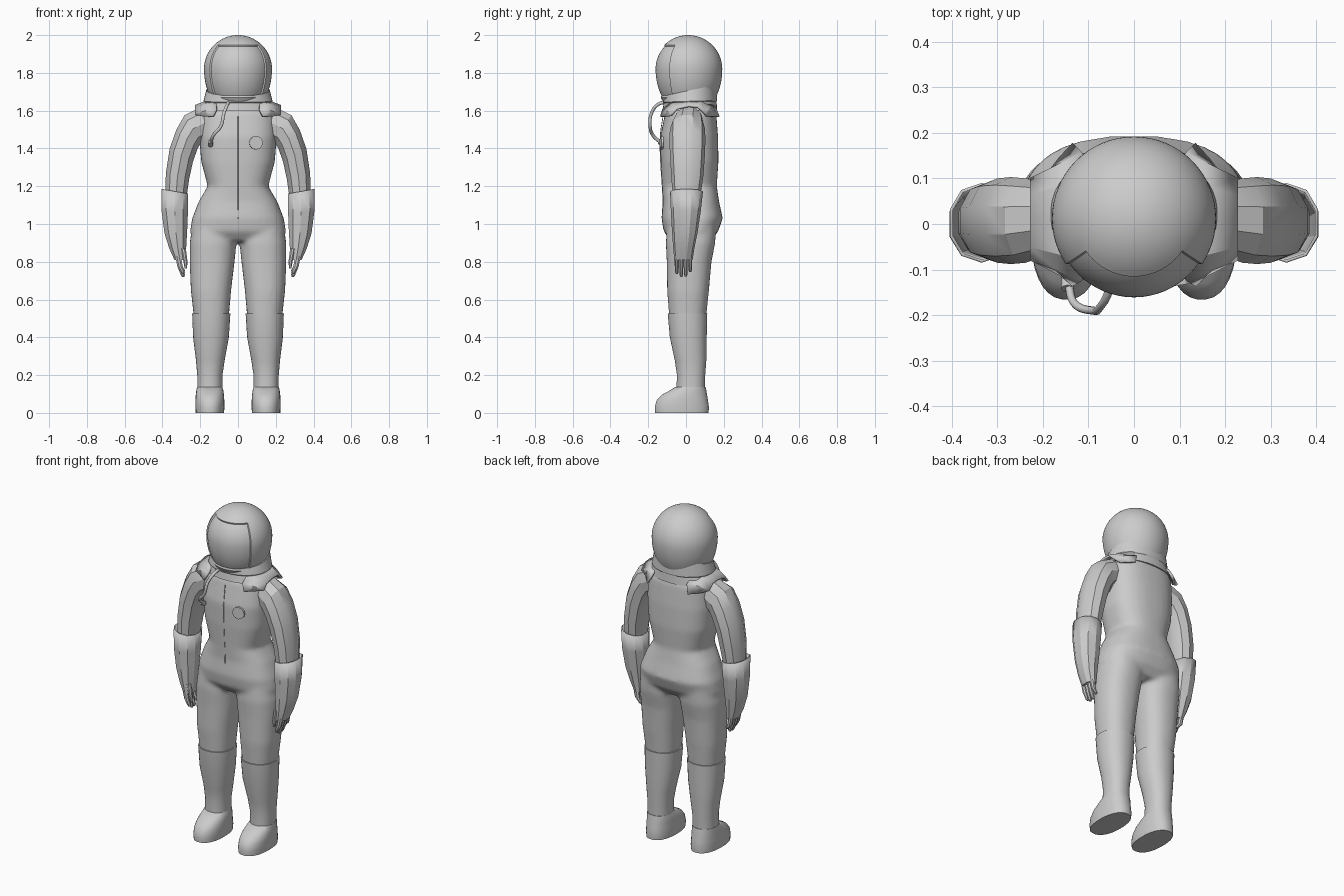
import bpy, bmesh, math
from mathutils import Vector

if "Cube" in bpy.data.objects:
    bpy.data.objects.remove(bpy.data.objects["Cube"])


def sgnpow(v, p):
    return math.copysign(abs(v) ** p, v)


def loft(bm, rings, n=32, power=2.3, cap_top=True, cap_end=True, flip=1):
    """Skin rings (x0, z0, x1, z1, y0, y1, [y slope]) of superellipse outline."""
    loops = []
    for r in rings:
        x0, z0, x1, z1, y0, y1 = r[:6]
        slope = r[6] if len(r) > 6 else 0
        loop = []
        for i in range(n):
            a = 2 * math.pi * (i + 0.5) / n
            u, v = sgnpow(math.cos(a), 2 / power), sgnpow(math.sin(a), 2 / power)
            y = (y0 + y1) / 2 + v * (y1 - y0) / 2
            x = (x0 + x1) / 2 + u * (x1 - x0) / 2
            z = (z0 + z1) / 2 + u * (z1 - z0) / 2 + slope * v * (y1 - y0) / 2
            loop.append(bm.verts.new((flip * x, y, z)))
        loops.append(loop)
    for a, b in zip(loops, loops[1:]):
        for i in range(n):
            j = (i + 1) % n
            bm.faces.new((a[i], a[j], b[j], b[i]))
    if cap_top:
        bm.faces.new(loops[0])
    if cap_end:
        bm.faces.new(loops[-1])


def level(rows):
    """Horizontal rings from (z, x0, x1, y0, y1)."""
    return [(x0, z, x1, z, y0, y1) for z, x0, x1, y0, y1 in rows]


def finish(bm, name, angle=35, mirror=False, thick=0):
    bmesh.ops.recalc_face_normals(bm, faces=bm.faces)
    me = bpy.data.meshes.new(name)
    bm.to_mesh(me)
    bm.free()
    ob = bpy.data.objects.new(name, me)
    bpy.context.collection.objects.link(ob)
    bpy.ops.object.select_all(action='DESELECT')
    ob.select_set(True)
    bpy.context.view_layer.objects.active = ob
    bpy.ops.object.shade_smooth_by_angle(angle=math.radians(angle))
    if thick:
        ob.modifiers.new("thickness", 'SOLIDIFY').thickness = thick
    if mirror:
        ob.modifiers.new("mirror", 'MIRROR')
    return ob


def tube(name, pts, radius):
    cu = bpy.data.curves.new(name, 'CURVE')
    cu.dimensions = '3D'
    cu.bevel_depth = radius
    cu.bevel_resolution = 2
    cu.use_fill_caps = True
    sp = cu.splines.new('BEZIER')
    sp.bezier_points.add(len(pts) - 1)
    for p, co in zip(sp.bezier_points, pts):
        p.co = co
        p.handle_left_type = p.handle_right_type = 'AUTO'
    ob = bpy.data.objects.new(name, cu)
    bpy.context.collection.objects.link(ob)
    return ob


# suit body: torso and both thighs fused into one smooth skin
torso = [(1.64, .15, -.08, .14), (1.59, .20, -.11, .16), (1.46, .205, -.137, .170),
         (1.33, .195, -.135, .172), (1.20, .160, -.127, .163), (1.12, .208, -.122, .175),
         (1.03, .243, -.130, .195), (.96, .254, -.118, .170), (.91, .225, -.08, .13)]
bm = bmesh.new()
loft(bm, level([(z, -w, w, a, b) for z, w, a, b in torso]), 40, 2.5)
leg = level([(1.00, .02, .24, -.10, .16), (.90, .008, .256, -.107, .155),
             (.80, .018, .256, -.102, .135), (.65, .036, .25, -.10, .122),
             (.49, .05, .232, -.088, .105)])
for s in (1, -1):
    loft(bm, leg, flip=s)
body = finish(bm, "suit_body")
rm = body.modifiers.new("fuse", 'REMESH')
rm.mode = 'VOXEL'
rm.voxel_size = 0.012
rm.use_smooth_shade = True
sm = body.modifiers.new("soften", 'SMOOTH')
sm.iterations = 8

# boot shafts
bm = bmesh.new()
loft(bm, level([(.525, .040, .243, -.097, .113), (.40, .048, .238, -.086, .110),
                (.28, .070, .223, -.060, .108), (.20, .082, .216, -.048, .102),
                (.10, .082, .216, -.052, .100)]), power=2.2)
finish(bm, "boot_shaft", mirror=True)

# boot feet
bm = bmesh.new()
loft(bm, level([(.138, .083, .217, -.056, .104), (.118, .077, .221, -.088, .108),
                (.095, .074, .224, -.130, .112), (.065, .072, .226, -.157, .117),
                (.03, .071, .226, -.166, .122), (0, .074, .224, -.164, .12)]), power=2.3)
finish(bm, "boot_foot", 50, mirror=True)

# sleeves, faceted
bm = bmesh.new()
loft(bm, [(.15, 1.45, .185, 1.63, -.06, .09), (.19, 1.43, .285, 1.58, -.085, .10),
          (.21, 1.40, .33, 1.50, -.088, .103), (.235, 1.33, .365, 1.40, -.085, .10),
          (.255, 1.24, .385, 1.27, -.078, .092), (.27, 1.14, .388, 1.14, -.07, .075)],
     10, 2.1)
finish(bm, "sleeve", 30, mirror=True)

# gauntlets with open flared cuffs
bm = bmesh.new()
loft(bm, [(.262, 1.16, .407, 1.185, -.085, .09), (.262, 1.06, .408, 1.07, -.08, .078),
          (.266, .97, .392, .95, -.074, .062), (.272, .88, .366, .87, -.068, .045),
          (.278, .81, .338, .81, -.062, .035)], 10, 2.2, cap_top=False)
finish(bm, "gauntlet", 25, mirror=True, thick=.007)

# fingers and thumb
bm = bmesh.new()
for k, tip in enumerate((.735, .72, .722, .745)):
    y = -.06 + k * .0235
    loft(bm, level([(.83, .300, .334, y, y + .023), (.775, .292, .322, y, y + .023),
                    (tip + .01, .280, .304, y + .002, y + .021),
                    (tip, .283, .297, y + .006, y + .017)]), 8, 2)
loft(bm, level([(.87, .275, .305, -.065, -.035), (.80, .266, .290, -.064, -.038),
                (.765, .270, .283, -.058, -.043)]), 8, 2)
finish(bm, "fingers", mirror=True)

# neck ring, rising to the back
bm = bmesh.new()
loft(bm, [(-.205, 1.60, .205, 1.60, -.125, .165), (-.18, 1.645, .18, 1.645, -.118, .162, .03),
          (-.183, 1.65, .183, 1.65, -.122, .165, .03), (-.168, 1.708, .168, 1.708, -.118, .162, .21),
          (-.158, 1.708, .158, 1.708, -.108, .152, .21)], 48, 2.1)
finish(bm, "neck_ring", 30)

# shoulder tabs draped from chest to back
bm = bmesh.new()
path = [(-.137, 1.57), (-.125, 1.61), (-.08, 1.645), (.02, 1.66), (.10, 1.655), (.158, 1.62), (.178, 1.57)]
rows = []
for k, (y, z) in enumerate(path):
    end = k in (0, len(path) - 1)
    xs = (.135, .165, .19) if end else (.115, .17, .228)
    rows.append([bm.verts.new((x, y * (1 - .18 * i), z - (0, .008, .03)[i] * (not end)))
                 for i, x in enumerate(xs)])
for a, b in zip(rows, rows[1:]):
    for i in range(2):
        bm.faces.new((a[i], a[i + 1], b[i + 1], b[i]))
finish(bm, "shoulder_tab", 25, mirror=True, thick=.012)

# helmet: globe with lengthened lower half and recessed visor
R = .18
bm = bmesh.new()
bmesh.ops.create_uvsphere(bm, u_segments=64, v_segments=40, radius=R)
visor = []
for f in bm.faces:
    c = f.calc_center_median()
    az = math.degrees(math.atan2(c.x, -c.y))
    el = math.degrees(math.asin(max(-1, min(1, c.z / c.length))))
    if abs(az) < 57 and -34 < el < 46:
        visor.append(f)
bmesh.ops.inset_region(bm, faces=visor, thickness=.004, depth=-.007)
for v in bm.verts:
    if v.co.z < 0:
        v.co.z *= 1.42
    v.co += Vector((0, .012, 1.82))
finish(bm, "helmet", 35)

# air hose from neck ring to chest, with end fitting
tube("air_hose", [(-.05, -.10, 1.645), (-.055, -.145, 1.635), (-.075, -.183, 1.585),
                  (-.09, -.19, 1.52), (-.13, -.175, 1.47), (-.145, -.125, 1.425)], .009)
tube("hose_fitting", [(-.146, -.142, 1.437), (-.146, -.115, 1.418)], .014)

# front zip seam
tube("zip_seam", [(0, -.122, 1.57), (0, -.1365, 1.46), (0, -.1345, 1.33),
                  (0, -.126, 1.20), (0, -.1225, 1.12), (0, -.127, 1.03)], .002)

# round chest disc
bpy.ops.mesh.primitive_cylinder_add(vertices=12, radius=.036, depth=.012,
                                    location=(.095, -.129, 1.43),
                                    rotation=(math.radians(90), 0, math.radians(8)))
bpy.context.object.name = "chest_disc"
